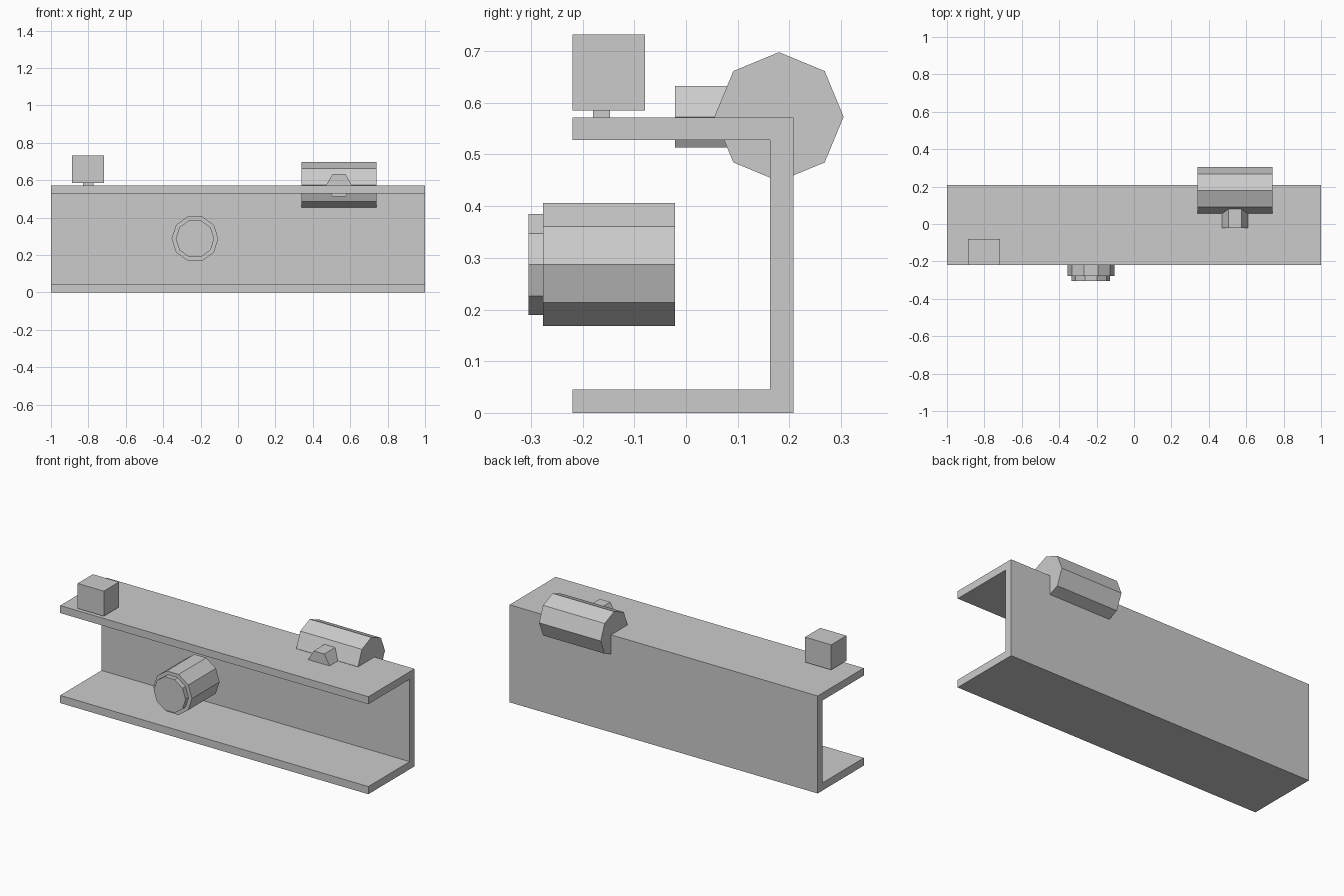
import bpy, bmesh
from math import cos, sin, tau

if "Cube" in bpy.data.objects:
    bpy.data.objects.remove(bpy.data.objects["Cube"])


def prism(name, points, axis, start, end):
    """Extrude a flat profile along x (profile in y,z) or y (profile in x,z)."""
    bm = bmesh.new()
    place = (lambda u, v: (start, u, v)) if axis == 'x' else (lambda u, v: (u, start, v))
    face = bm.faces.new([bm.verts.new(place(u, v)) for u, v in points])
    res = bmesh.ops.extrude_face_region(bm, geom=[face], use_keep_orig=True)
    verts = [e for e in res['geom'] if isinstance(e, bmesh.types.BMVert)]
    d = end - start
    bmesh.ops.translate(bm, verts=verts, vec=(d, 0, 0) if axis == 'x' else (0, d, 0))
    bmesh.ops.recalc_face_normals(bm, faces=bm.faces[:])
    mesh = bpy.data.meshes.new(name)
    bm.to_mesh(mesh)
    bm.free()
    obj = bpy.data.objects.new(name, mesh)
    bpy.context.collection.objects.link(obj)
    return obj


def ring(cu, cv, r, n):
    return [(cu + r * cos(tau * i / n), cv + r * sin(tau * i / n)) for i in range(n)]


def rect(u0, u1, v0, v1):
    return [(u0, v0), (u1, v0), (u1, v1), (u0, v1)]


# C-shaped channel, open to the front
channel = [(-0.22, 0), (0.208, 0), (0.208, 0.572), (-0.22, 0.572),
           (-0.22, 0.528), (0.163, 0.528), (0.163, 0.045), (-0.22, 0.045)]
prism("channel_body", channel, 'x', -1, 1)

# Octagonal roller across the rear top edge, with its hexagonal stub
prism("roller", ring(0.18, 0.573, 0.125, 8), 'x', 0.34, 0.74)
prism("roller_stub", ring(0.54, 0.573, 0.069, 6), 'y', -0.021, 0.15)

# Round front drum with a smaller cap
prism("drum", ring(-0.23, 0.287, 0.125, 10), 'y', -0.277, -0.021)
prism("drum_cap", ring(-0.23, 0.287, 0.103, 10), 'y', -0.305, -0.27)

# Small block raised on a short stem
prism("block", rect(-0.887, -0.717, 0.585, 0.732), 'y', -0.22, -0.079)
prism("block_stem", rect(-0.83, -0.772, 0.56, 0.59), 'y', -0.18, -0.147)
